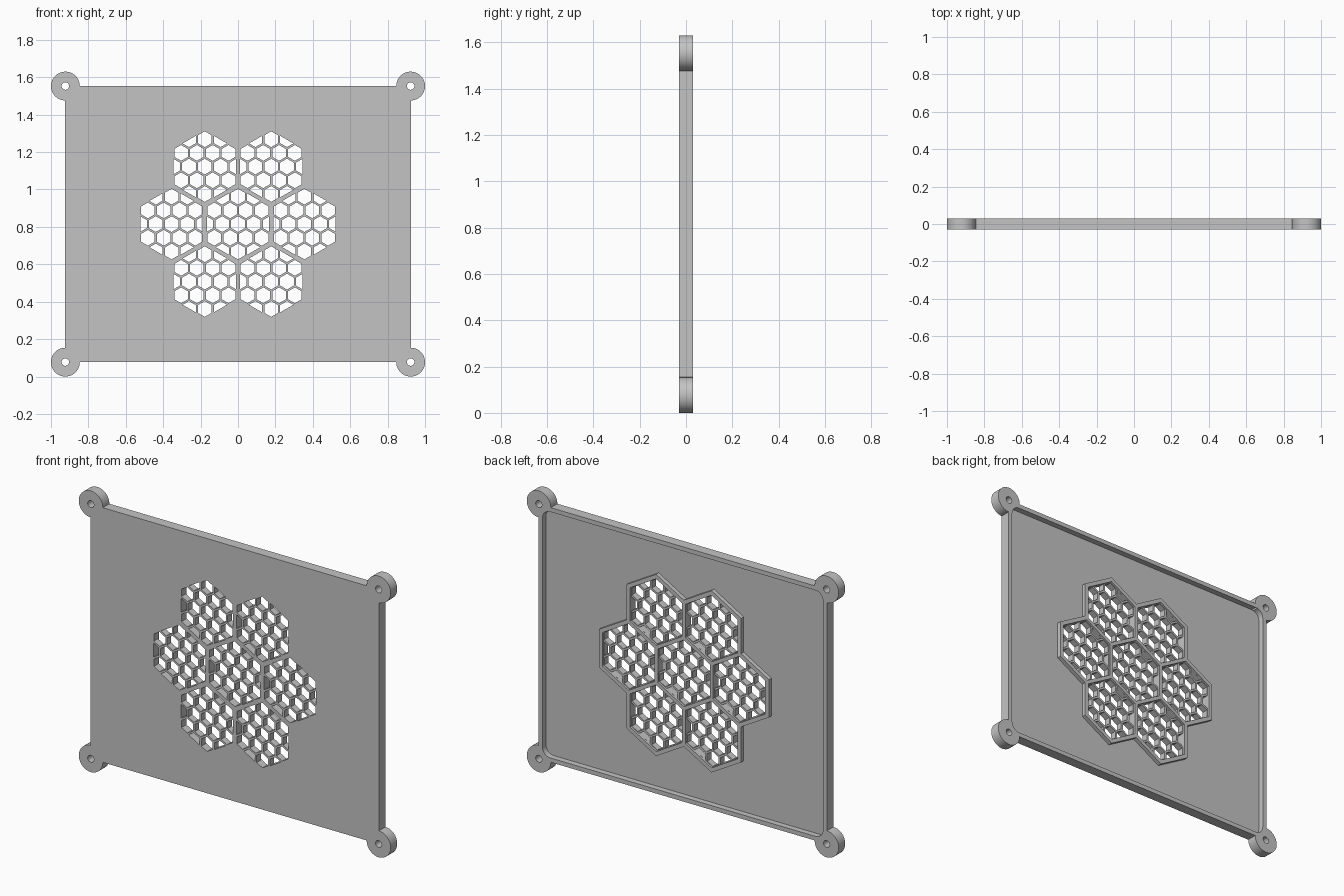
import bpy, bmesh, math
from mathutils import Vector

if "Cube" in bpy.data.objects:
    bpy.data.objects.remove(bpy.data.objects["Cube"], do_unlink=True)

FRONT, BACK = -0.03, 0.03
HALF_W, HALF_H, MID = 0.925, 0.738, 0.815
FLOOR, LATTICE, RING = -0.004, 0.008, 0.02   # back heights of each layer
WINDOW, PITCH = 0.167, 0.355                 # large hexagon inradius and spacing
CELL, CELL_PITCH = 0.0365, 0.0845            # small hexagon inradius and spacing
ROW = math.sqrt(3) / 2

grey = bpy.data.materials.new("plain grey")
grey.use_nodes = True
grey.diffuse_color = (0.55, 0.55, 0.55, 1)
grey.node_tree.nodes["Principled BSDF"].inputs["Base Color"].default_value = (0.55, 0.55, 0.55, 1)


def circle(cx, cz, radius, sides, turn=0.0):
    steps = [turn + 2 * math.pi * i / sides for i in range(sides)]
    return [Vector((cx + radius * math.cos(a), cz + radius * math.sin(a))) for a in steps]


def hexagon(cx, cz, inradius):
    return circle(cx, cz, inradius / ROW, 6, math.pi / 6)


def rounded_rectangle(w, h, r, steps=8):
    pts = []
    for k, (sx, sz) in enumerate([(1, 1), (-1, 1), (-1, -1), (1, -1)]):
        for i in range(steps + 1):
            a = math.pi / 2 * (k + i / steps)
            pts.append(Vector((sx * (w - r) + r * math.cos(a), MID + sz * (h - r) + r * math.sin(a))))
    return pts


def clip(poly, cx, cz, inradius):
    """Trim a polygon to a hexagon, one side at a time."""
    for k in range(6):
        n = Vector((math.cos(k * math.pi / 3), math.sin(k * math.pi / 3)))
        limit = n.dot(Vector((cx, cz))) + inradius
        out = []
        for a, b in zip(poly, poly[1:] + poly[:1]):
            da, db = n.dot(a) - limit, n.dot(b) - limit
            if da <= 0:
                out.append(a)
            if da * db < 0:
                out.append(a.lerp(b, da / (da - db)))
        poly = out
    return poly


def area(poly):
    return abs(sum(a.x * b.y - b.x * a.y for a, b in zip(poly, poly[1:] + poly[:1]))) / 2


def prisms(name, polygons, y0, y1):
    bm = bmesh.new()
    for poly in polygons:
        face = bm.faces.new([bm.verts.new((p.x, y0, p.y)) for p in poly])
        extruded = bmesh.ops.extrude_face_region(bm, geom=[face], use_keep_orig=True)["geom"]
        moved = [v for v in extruded if isinstance(v, bmesh.types.BMVert)]
        bmesh.ops.translate(bm, verts=moved, vec=(0, y1 - y0, 0))
    bmesh.ops.recalc_face_normals(bm, faces=bm.faces)
    mesh = bpy.data.meshes.new(name)
    bm.to_mesh(mesh)
    bm.free()
    mesh.materials.append(grey)
    obj = bpy.data.objects.new(name, mesh)
    bpy.context.collection.objects.link(obj)
    return obj


def combine(target, tool, operation):
    tool.hide_render = True
    mod = target.modifiers.new("shape", "BOOLEAN")
    mod.operation, mod.solver, mod.object = operation, "EXACT", tool
    bpy.context.view_layer.objects.active = target
    bpy.ops.object.modifier_apply(modifier=mod.name)
    bpy.data.objects.remove(tool, do_unlink=True)


# Panel with round mounting lugs at the corners
corners = [(sx * (HALF_W - 0.002), MID + sz * HALF_H) for sx in (-1, 1) for sz in (-1, 1)]
outline = [Vector((sx * HALF_W, MID + sz * HALF_H)) for sx, sz in [(-1, -1), (1, -1), (1, 1), (-1, 1)]]
panel = prisms("vent_panel", [outline], FRONT, BACK)
for x, z in corners:
    combine(panel, prisms("corner_lug", [circle(x, z, 0.077, 64)], FRONT, BACK), "UNION")

# Shallow tray on the back leaves a thin border wall
tray = rounded_rectangle(HALF_W - 0.025, HALF_H - 0.025, 0.05)
combine(panel, prisms("tray_cutter", [tray], FLOOR, BACK + 0.05), "DIFFERENCE")

# Screw holes
screws = [circle(x, z, 0.02, 32) for x, z in corners]
combine(panel, prisms("screw_cutter", screws, FRONT - 0.05, BACK + 0.05), "DIFFERENCE")

# Raised hexagonal frames on the back: one in the middle, six around it
centres = [(0, MID)] + [(PITCH * math.cos(k * math.pi / 3), MID + PITCH * math.sin(k * math.pi / 3))
                        for k in range(6)]
for x, z in centres:
    combine(panel, prisms("hex_frame", [hexagon(x, z, WINDOW + 0.023)], -0.015, RING), "UNION")
pockets = [hexagon(x, z, WINDOW) for x, z in centres]
combine(panel, prisms("pocket_cutter", pockets, LATTICE, BACK + 0.05), "DIFFERENCE")

# Honeycomb lattice inside each frame
cells = []
for x, z in centres:
    for row in range(-3, 4):
        for col in range(-3, 4):
            cx = x + (col + 0.5 * (row % 2)) * CELL_PITCH
            cell = clip(hexagon(cx, z + row * CELL_PITCH * ROW, CELL), x, z, WINDOW - 0.0005)
            if len(cell) > 2 and area(cell) > 0.0001:
                cells.append(cell)
combine(panel, prisms("cell_cutter", cells, FRONT - 0.05, BACK + 0.05), "DIFFERENCE")

# Smooth round lugs, crisp edges elsewhere
bpy.ops.object.select_all(action="DESELECT")
panel.select_set(True)
bpy.context.view_layer.objects.active = panel
bpy.ops.object.shade_smooth_by_angle(angle=math.radians(30))
